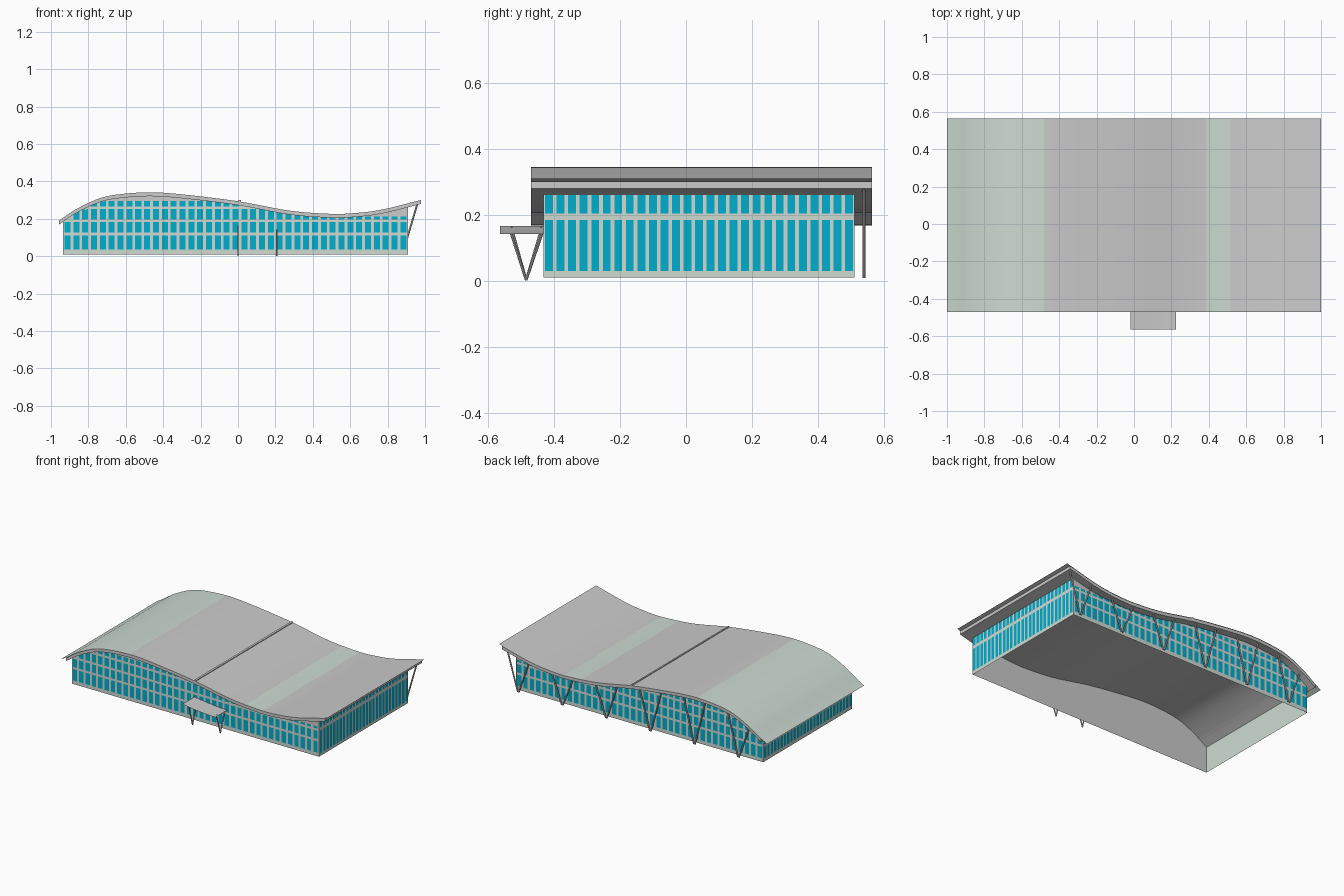
import bpy, bmesh, math
from mathutils import Vector

if "Cube" in bpy.data.objects:
    bpy.data.objects.remove(bpy.data.objects["Cube"])


def material(name, rgb):
    m = bpy.data.materials.new(name)
    m.diffuse_color = (*rgb, 1)
    m.use_nodes = True
    m.node_tree.nodes["Principled BSDF"].inputs["Base Color"].default_value = m.diffuse_color
    return m


GLASS = material("blue_glass", (0.0, 0.42, 0.62))
PALE = material("pale_green", (0.62, 0.71, 0.65))

# Roof wave, sampled as (x, z)
WAVE = [(-1, .168), (-.955, .195), (-.87, .252), (-.74, .313), (-.63, .335), (-.47, .345),
        (-.31, .335), (0, .297), (.275, .247), (.49, .23), (.6, .232), (.757, .25), (.975, .303), (1, .31)]
YF, YB = -.47, .565        # roof edges
WF, WB = -.433, .512       # front and back walls
WL, WR = -.935, .908       # left and right walls


def slope(i):
    a, b = WAVE[max(i - 1, 0)], WAVE[min(i + 1, len(WAVE) - 1)]
    return (b[1] - a[1]) / (b[0] - a[0])


def roof(x):
    i = 0
    while i < len(WAVE) - 2 and x > WAVE[i + 1][0]:
        i += 1
    (x0, z0), (x1, z1) = WAVE[i], WAVE[i + 1]
    h = x1 - x0
    t = (x - x0) / h
    return ((2*t**3 - 3*t**2 + 1) * z0 + (t**3 - 2*t**2 + t) * h * slope(i)
            + (3*t**2 - 2*t**3) * z1 + (t**3 - t**2) * h * slope(i + 1))


def span(a, b, n):
    return [a + (b - a) * i / n for i in range(n + 1)]


def mesh(name, faces, mat=None, smooth=False, closed=False):
    bm = bmesh.new()
    for f in faces:
        bm.faces.new([bm.verts.new(p) for p in f])
    bmesh.ops.remove_doubles(bm, verts=bm.verts, dist=1e-5)
    if closed:
        bmesh.ops.recalc_face_normals(bm, faces=bm.faces)
    for f in bm.faces:
        f.smooth = smooth
    me = bpy.data.meshes.new(name)
    bm.to_mesh(me)
    bm.free()
    ob = bpy.data.objects.new(name, me)
    bpy.context.scene.collection.objects.link(ob)
    if mat:
        me.materials.append(mat)
    return ob


def roof_sheet(name, a, b, mat=None, lift=0.0):
    xs = span(a, b, 24)
    mesh(name, [[(p, YF, roof(p) + lift), (q, YF, roof(q) + lift),
                 (q, YB, roof(q) + lift), (p, YB, roof(p) + lift)]
                for p, q in zip(xs, xs[1:])], mat, smooth=True)


def wave_slab(name, a, b, top, bottom, n):
    xs = span(a, b, n)
    faces = []
    for p, q in zip(xs, xs[1:]):
        pt, qt, pb, qb = roof(p) + top, roof(q) + top, roof(p) + bottom, roof(q) + bottom
        faces += [[(p, YF, pt), (q, YF, qt), (q, YB, qt), (p, YB, pt)],
                  [(p, YF, pb), (p, YB, pb), (q, YB, qb), (q, YF, qb)]]
        faces += [[(p, y, pb), (q, y, qb), (q, y, qt), (p, y, pt)] for y in (YF, YB)]
    for p in (a, b):
        faces.append([(p, YF, roof(p) + bottom), (p, YB, roof(p) + bottom),
                      (p, YB, roof(p) + top), (p, YF, roof(p) + top)])
    mesh(name, faces, closed=True)


# Roof: thick slab below a thin coloured skin, with a raised seam
wave_slab("roof_slab", -.957, .978, -.003, -.024, 90)
roof_sheet("roof_skin_left", -1, -.48, PALE)
roof_sheet("roof_skin_middle", -.48, .01)
roof_sheet("roof_skin_right", .01, .385)
roof_sheet("roof_light_strip", .385, .515, PALE)
roof_sheet("roof_skin_end", .515, 1)
wave_slab("roof_seam", .004, .016, .005, -.003, 2)


def wall(name, place, u0, u1, full_top, glass_top, bands, n, flip, back_mat=None):
    """Backing sheet, pale frame sheet and rows of glass panes."""
    def quad(a, b, z0, top, off, zmax=9):
        za, zb = max(min(top(a), zmax), z0), max(min(top(b), zmax), z0)
        pts = [place(a, z0, off), place(b, z0, off), place(b, zb, off), place(a, za, off)]
        return pts[::-1] if flip else pts

    us = span(u0, u1, 60)
    pairs = list(zip(us, us[1:]))
    mesh(name + "_backing", [quad(a, b, .01, full_top, 0) for a, b in pairs], back_mat)
    mesh(name + "_frame", [quad(a, b, .01, glass_top, .002) for a, b in pairs], PALE)
    panes = []
    us = span(u0, u1, n)
    for a, b in zip(us, us[1:]):
        gap = (b - a) * .16
        for z0, z1 in bands:
            if glass_top((a + b) / 2) > z0 + .006:
                if min(glass_top(a + gap), glass_top(b - gap)) > z0 + .001:
                    panes.append(quad(a + gap, b - gap, z0, glass_top, .004, z1))
    mesh(name + "_glass", panes, GLASS)


def under(x):
    return roof(x) - .022


def long_glass(x):
    return min(under(x), .295 if x < .45 else .212)


# Long walls follow the roof, end walls are rectangular
LONG = [(.035, .112), (.127, .182), (.197, .252), (.267, .3)]
END = [(.03, .184), (.205, .26)]
wall("front_wall", lambda u, z, o: (u, WF - o, z), WL, WR, under, long_glass, LONG, 39, False)
wall("back_wall", lambda u, z, o: (u, WB + o, z), WL, WR, under, long_glass, LONG, 39, True)
wall("right_wall", lambda u, z, o: (WR + o, u, z), WF, WB,
     lambda u: .265, lambda u: .265, END, 27, False, PALE)
wall("left_wall", lambda u, z, o: (WL - o, u, z), WF, WB,
     lambda u: under(WL), lambda u: under(WL), [(.035, .112), (.127, .18)], 27, True, PALE)


def strut(name, a, b, r=.005):
    a, b = Vector(a), Vector(b)
    bpy.ops.mesh.primitive_cylinder_add(vertices=10, radius=r, depth=(b - a).length,
                                        location=(a + b) / 2)
    ob = bpy.context.object
    ob.name = name
    ob.rotation_euler = (b - a).to_track_quat('Z', 'Y').to_euler()
    bpy.ops.object.shade_smooth_by_angle()


# Row of V columns carrying the back roof edge
for i in range(6):
    x = .875 - .329 * i
    for s in (-1, 1):
        t = x + s * .085
        strut(f"back_column_{i}", (x + s * .004, .54, .01), (t, .54, roof(t) - .015))


def canopy_z(x):
    t = (x + .02) / .245
    return .166 - .04 * t + .016 * t * t


# Thin entrance canopy on two V supports
xs = span(-.02, .225, 10)
mesh("entrance_canopy", [[(a, -.565, canopy_z(a)), (b, -.565, canopy_z(b)),
                          (b, WF, canopy_z(b)), (a, WF, canopy_z(a))]
                         for a, b in zip(xs, xs[1:])], smooth=True)
for x in (0, .208):
    for y in (-.53, -.437):
        strut("canopy_strut", (x, -.485, .002), (x, y, canopy_z(x)), .004)
